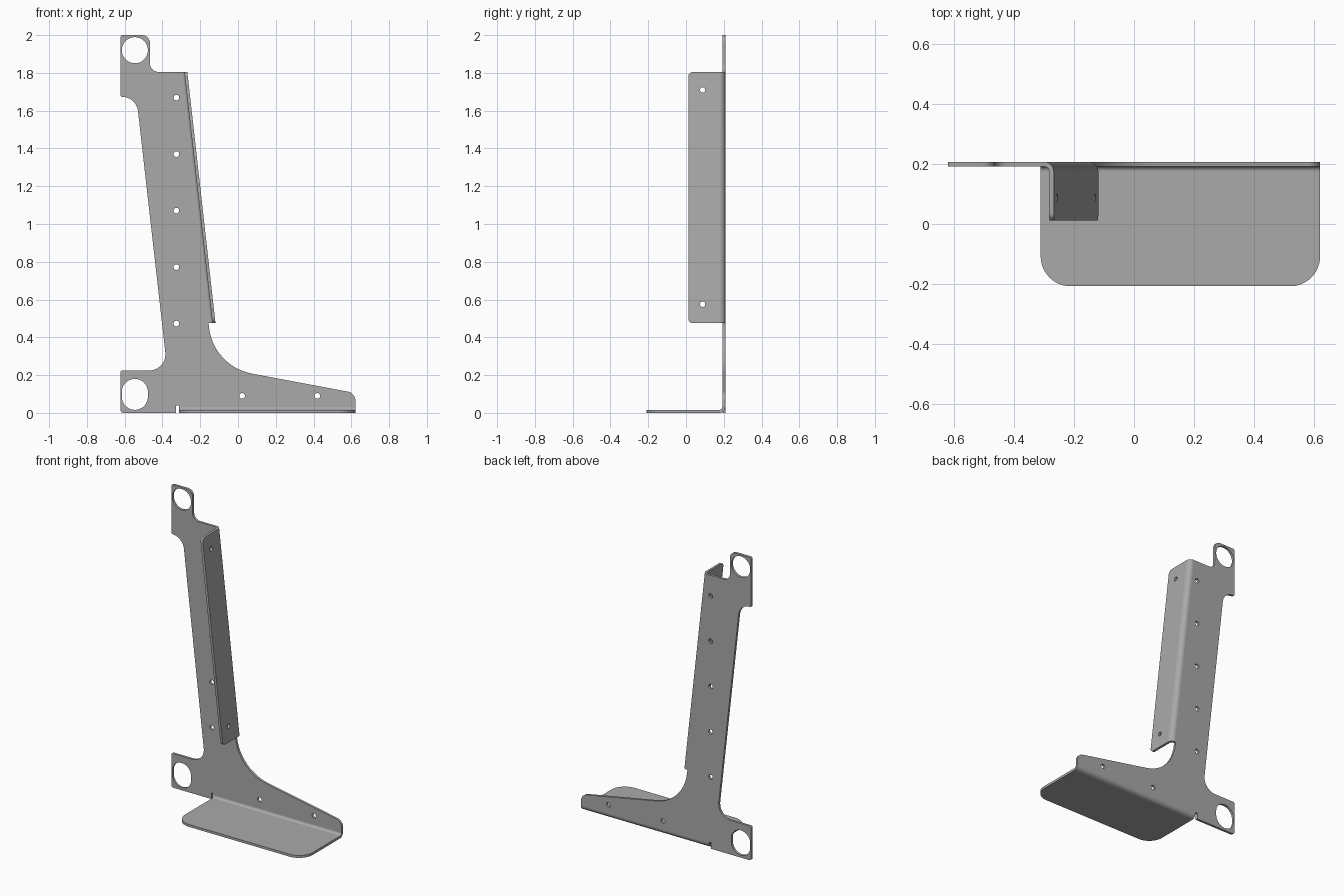
import bpy, bmesh, math
from mathutils import Matrix, Vector

if "Cube" in bpy.data.objects:
    bpy.data.objects.remove(bpy.data.objects["Cube"])

T = 0.016            # sheet thickness
R = 0.032            # outer bend radius
BACK = 0.208         # rear face of the upright plate
TOP, LOW = 1.805, 0.475   # ends of the side flange
SLOPE = -0.112       # sideways lean of the side flange
X0 = -0.066          # outer flange face carried down to the floor

steel = bpy.data.materials.new("grey steel")
steel.use_nodes = True
steel.diffuse_color = (0.4, 0.4, 0.4, 1)
steel.node_tree.nodes["Principled BSDF"].inputs["Base Color"].default_value = (0.4, 0.4, 0.4, 1)


def finish(name, bm):
    bmesh.ops.remove_doubles(bm, verts=bm.verts, dist=1e-5)
    bmesh.ops.recalc_face_normals(bm, faces=bm.faces)
    mesh = bpy.data.meshes.new(name)
    bm.to_mesh(mesh)
    bm.free()
    mesh.materials.append(steel)
    obj = bpy.data.objects.new(name, mesh)
    bpy.context.collection.objects.link(obj)
    bpy.ops.object.select_all(action='DESELECT')
    obj.select_set(True)
    bpy.context.view_layer.objects.active = obj
    bpy.ops.object.shade_smooth_by_angle(angle=math.radians(35))


def rounded(corners):
    """Outline from (x, y, fillet radius) corners."""
    out = []
    for i, (x, y, r) in enumerate(corners):
        p = Vector((x, y))
        if r == 0:
            out.append(p)
            continue
        a = (Vector(corners[i - 1][:2]) - p).normalized()
        b = (Vector(corners[(i + 1) % len(corners)][:2]) - p).normalized()
        half = a.angle(b) / 2
        centre = p + (a + b).normalized() * r / math.sin(half)
        start = p + a * r / math.tan(half) - centre
        end = p + b * r / math.tan(half) - centre
        sweep = math.atan2(start.x * end.y - start.y * end.x, start.dot(end))
        n = 12 if r > 0.03 else 5
        out += [centre + Matrix.Rotation(sweep * k / n, 2) @ start for k in range(n + 1)]
    return out


def hole(x, y, r, stretch=0, n=24):
    """Round hole, or an upright slot when stretched."""
    pts = []
    for k in range(n):
        t = 2 * math.pi * (k + 0.5) / n
        pts.append(Vector((x + r * math.cos(t),
                           y + r * math.sin(t) + math.copysign(stretch, math.sin(t)))))
    return pts


def sheet(name, outlines, matrix):
    """Flat sheet with holes, extruded from 2D outlines."""
    curve = bpy.data.curves.new(name + "_outline", 'CURVE')
    curve.dimensions = '2D'
    curve.fill_mode = 'BOTH'
    curve.extrude = T / 2
    for pts in outlines:
        spline = curve.splines.new('POLY')
        spline.points.add(len(pts) - 1)
        for sp, p in zip(spline.points, pts):
            sp.co = (p.x, p.y, 0, 1)
        spline.use_cyclic_u = True
    tmp = bpy.data.objects.new(name + "_outline", curve)
    bpy.context.collection.objects.link(tmp)
    deps = bpy.context.evaluated_depsgraph_get()
    mesh = bpy.data.meshes.new_from_object(tmp.evaluated_get(deps))
    bm = bmesh.new()
    bm.from_mesh(mesh)
    bm.transform(matrix)
    bpy.data.objects.remove(tmp)
    bpy.data.meshes.remove(mesh)
    finish(name, bm)


def bend(name, place, start, end, n=10):
    """Quarter bend; place(a, b, end) maps the section into space."""
    angles = [math.pi / 2 * k / n for k in range(n + 1)]
    section = [(R * math.cos(t), R * math.sin(t)) for t in angles]
    section += [((R - T) * math.cos(t), (R - T) * math.sin(t)) for t in reversed(angles)]
    bm = bmesh.new()
    rings = [[bm.verts.new(place(a, b, e)) for a, b in section] for e in (start, end)]
    m = len(section)
    for i in range(m):
        j = (i + 1) % m
        bm.faces.new((rings[0][i], rings[0][j], rings[1][j], rings[1][i]))
    for ring in rings:
        for k in range(n):
            bm.faces.new((ring[k], ring[k + 1], ring[m - 2 - k], ring[m - 1 - k]))
    finish(name, bm)


# Upright plate with mounting ears, foot and holes
plate = rounded([
    (-0.622, 0, 0.015), (-0.622, 0.225, 0.01), (-0.374, 0.225, 0.085),
    (-0.538, 1.673, 0.083), (-0.622, 1.673, 0.008), (-0.622, 2, 0.012),
    (-0.466, 2, 0.042), (-0.466, TOP, 0.045),
    (X0 + SLOPE * TOP - R, TOP, 0), (X0 + SLOPE * LOW - R, LOW, 0),
    (-0.156, LOW, 0), (-0.13, 0.246, 0.28), (0.622, 0.105, 0.05),
    (0.622, R, 0), (-0.312, R, 0), (-0.312, 0.04, 0),
    (-0.328, 0.04, 0), (-0.328, 0, 0)])
holes = [hole(-0.546, 1.92, 0.069, n=40), hole(-0.546, 0.098, 0.069, 0.013, n=40)]
holes += [hole(-0.326, 0.473 + 0.299 * i, 0.015) for i in range(5)]
holes += [hole(x, 0.09, 0.015) for x in (0.022, 0.42)]
sheet("upright_plate", [plate] + holes,
      Matrix.Translation((0, BACK - T / 2, 0)) @ Matrix.Rotation(math.pi / 2, 4, 'X'))

# Leaning side flange, turned forward
flange = rounded([(0.012, LOW, 0.025), (BACK - R, LOW, 0),
                  (BACK - R, TOP, 0), (0.012, TOP, 0.025)])
lean = Matrix(((0, SLOPE, 1, X0 - T / 2), (1, 0, 0, 0), (0, 1, 0, 0), (0, 0, 0, 1)))
sheet("side_flange", [flange, hole(0.088, 1.71, 0.014), hole(0.088, 0.575, 0.014)], lean)
bend("side_bend",
     lambda a, b, z: (X0 + SLOPE * z - R + a, BACK - R + b, z), LOW, TOP)

# Horizontal base shelf
shelf = rounded([(-0.312, -BACK, 0.1), (0.622, -BACK, 0.1),
                 (0.622, BACK - R, 0), (-0.312, BACK - R, 0)])
sheet("base_shelf", [shelf], Matrix.Translation((0, 0, T / 2)))
bend("base_bend", lambda a, b, x: (x, BACK - R + a, R - b), -0.312, 0.622)
